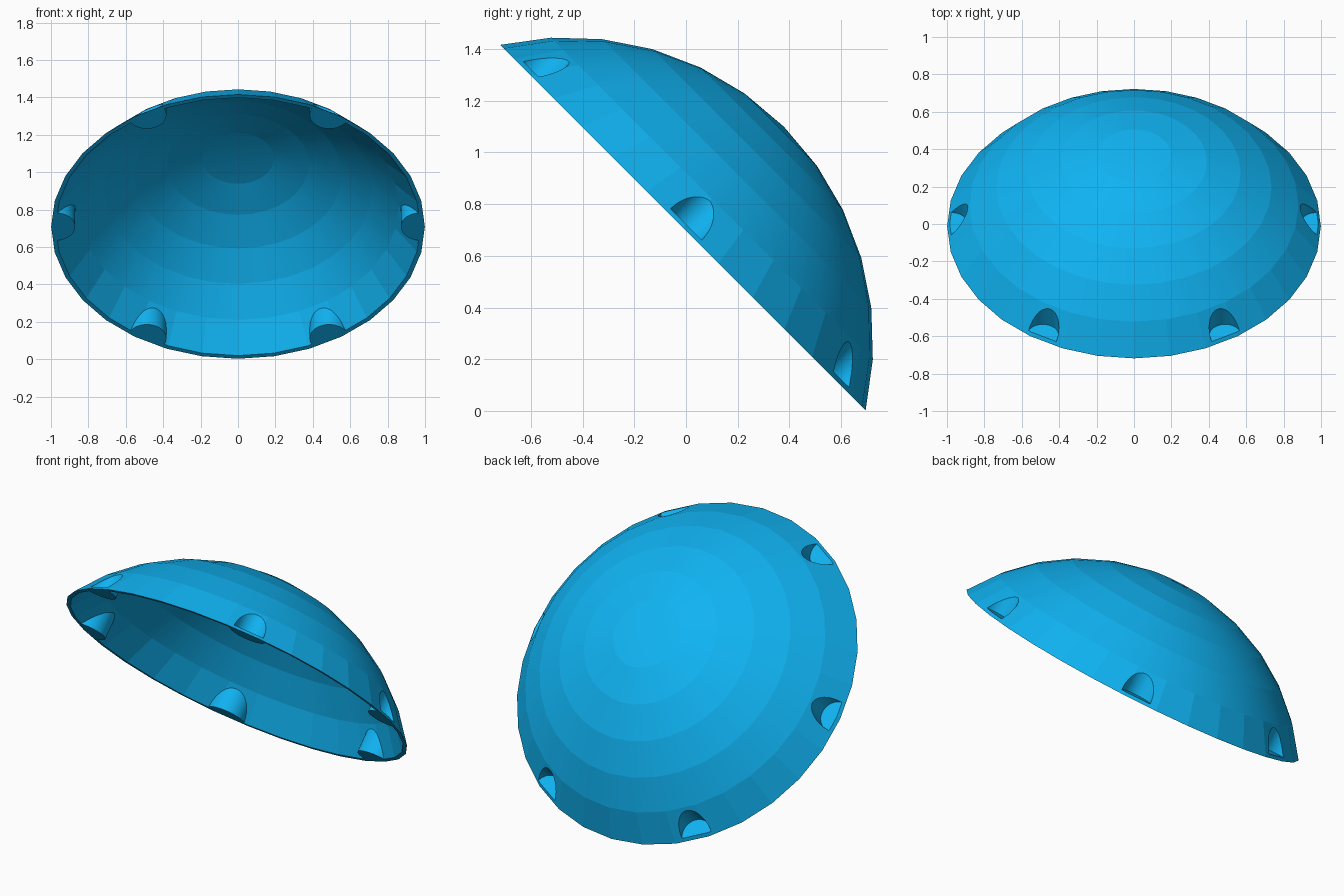
import bpy, bmesh, math
from mathutils import Matrix, Vector

if "Cube" in bpy.data.objects:
    bpy.data.objects.remove(bpy.data.objects["Cube"])

SEG, RINGS = 32, 6
R, DROP = 1.18, 0.628           # sphere radius, sphere centre below the rim plane
WALL = 0.02


def new_object(name, bm):
    bmesh.ops.recalc_face_normals(bm, faces=bm.faces)
    me = bpy.data.meshes.new(name)
    bm.to_mesh(me)
    bm.free()
    ob = bpy.data.objects.new(name, me)
    bpy.context.collection.objects.link(ob)
    return ob


def cap(name, radius, skirt=0.0):
    """Solid spherical cap, optionally continued below the rim plane."""
    bm = bmesh.new()
    full = math.acos(DROP / radius)
    rings = []
    profile = [(radius * math.sin(full * i / RINGS),
                radius * math.cos(full * i / RINGS) - DROP) for i in range(1, RINGS + 1)]
    if skirt:
        profile.append((profile[-1][0], -skirt))
    for r, h in profile:
        rings.append([bm.verts.new((r * math.cos(2 * math.pi * k / SEG),
                                    r * math.sin(2 * math.pi * k / SEG), h)) for k in range(SEG)])
    top = bm.verts.new((0, 0, radius - DROP))
    for k in range(SEG):
        n = (k + 1) % SEG
        bm.faces.new((top, rings[0][k], rings[0][n]))
        for a, b in zip(rings, rings[1:]):
            bm.faces.new((a[k], b[k], b[n], a[n]))
    bm.faces.new(rings[-1][::-1])
    return new_object(name, bm)


def six_posts(name, r_low, r_high, z0, z1):
    """Six upright round posts spread around the rim."""
    bm = bmesh.new()
    for k in range(6):
        a = math.radians(60 * k)
        pos = Vector((0.975 * math.cos(a), 0.975 * math.sin(a), (z0 + z1) / 2))
        bmesh.ops.create_cone(bm, cap_ends=True, segments=48, radius1=r_low, radius2=r_high,
                              depth=z1 - z0, matrix=Matrix.Translation(pos))
    return new_object(name, bm)


def cut(target, cutter):
    mod = target.modifiers.new("cut", "BOOLEAN")
    mod.operation, mod.solver, mod.object = "DIFFERENCE", "EXACT", cutter
    bpy.context.view_layer.objects.active = target
    bpy.ops.object.modifier_apply(modifier=mod.name)
    bpy.data.objects.remove(cutter)


# Shell: dome minus screw pockets, minus a cavity that leaves walls round the pockets
shell = cap("dome_shell", R)
cavity = cap("cavity", R - WALL, skirt=0.1)
cut(cavity, six_posts("pocket_walls", 0.103, 0.107, -0.3, 0.6))
cut(shell, six_posts("screw_pockets", 0.085, 0.09, 0.018, 0.5))
cut(shell, cavity)

# Smooth pocket walls, faceted dome
bpy.ops.object.select_all(action="DESELECT")
shell.select_set(True)
bpy.context.view_layer.objects.active = shell
bpy.ops.object.shade_smooth_by_angle(angle=math.radians(8.5))

# Tilt the dome so the open side faces front and down
shell.data.transform(Matrix.Translation((0, -0.012, 0.709)) @ Matrix.Rotation(math.radians(-45), 4, "X"))

mat = bpy.data.materials.new("blue_plastic")
mat.diffuse_color = (0.005, 0.45, 0.89, 1)
mat.use_nodes = True
mat.node_tree.nodes["Principled BSDF"].inputs["Base Color"].default_value = mat.diffuse_color
shell.data.materials.clear()
shell.data.materials.append(mat)
